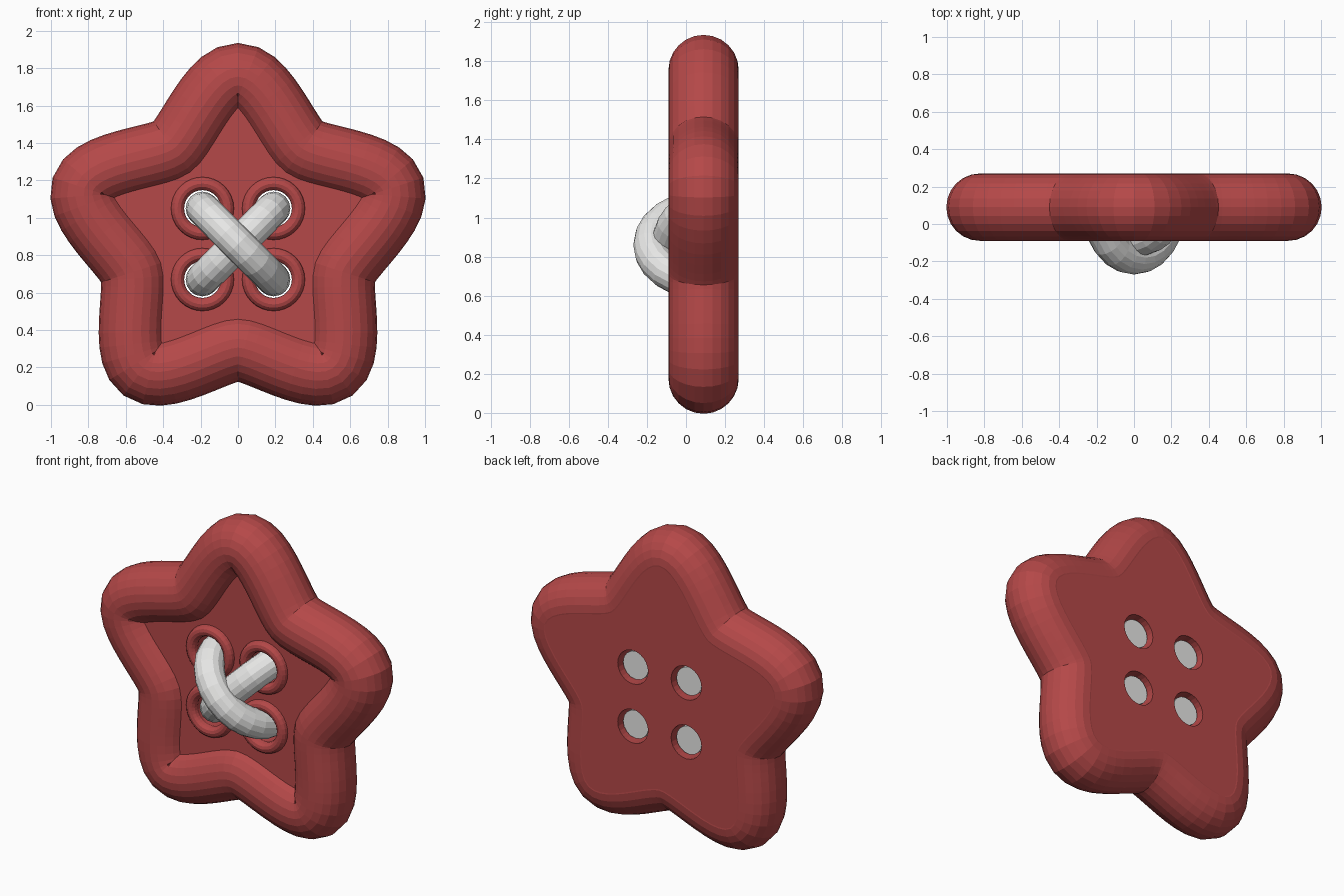
import bpy
from math import sin, cos, pi, radians, sqrt
from mathutils import Vector

cube = bpy.data.objects.get("Cube")
if cube:
    bpy.data.objects.remove(cube, do_unlink=True)


def material(name, rgb):
    mat = bpy.data.materials.new(name)
    mat.use_nodes = True
    mat.diffuse_color = (*rgb, 1)
    mat.node_tree.nodes["Principled BSDF"].inputs["Base Color"].default_value = (*rgb, 1)
    return mat


RED = material("red plastic", (0.46, 0.065, 0.065))
WHITE = material("white thread", (0.80, 0.80, 0.79))

STAR_Z = 0.893      # height of the star centre
HOLES_Z = 0.86      # height of the hole pattern centre
MID_Y = 0.09        # middle plane of the rim
TUBE = 0.18
FLOOR_Y, BACK_Y = -0.005, 0.269
HOLE_STEP = 0.19
THREAD = 0.09
HOLES = [(sx * HOLE_STEP, sz * HOLE_STEP) for sx in (-1, 1) for sz in (-1, 1)]


def new_curve(name, dimensions):
    curve = bpy.data.curves.new(name, "CURVE")
    curve.dimensions = dimensions
    return curve


def finish(name, curve, mat, y=0.0, z=0.0, upright=True):
    """Turn a curve into a mesh object, standing its XY plane upright."""
    temp = bpy.data.objects.new(name + "_path", curve)
    bpy.context.scene.collection.objects.link(temp)
    graph = bpy.context.evaluated_depsgraph_get()
    mesh = bpy.data.meshes.new_from_object(temp.evaluated_get(graph))
    bpy.data.objects.remove(temp, do_unlink=True)
    obj = bpy.data.objects.new(name, mesh)
    bpy.context.scene.collection.objects.link(obj)
    obj.location = (0, y, z)
    if upright:
        obj.rotation_euler.x = pi / 2
    mesh.materials.clear()
    mesh.materials.append(mat)
    for poly in mesh.polygons:
        poly.use_smooth = False
        poly.material_index = 0
    return obj


def add_star(curve):
    """Closed rounded star: tips and valleys alternate around the centre."""
    spline = curve.splines.new("BEZIER")
    spline.bezier_points.add(9)
    spline.use_cyclic_u = True
    spline.resolution_u = 10
    for i, point in enumerate(spline.bezier_points):
        radius, handle = (0.587, 0.10) if i % 2 else (0.862, 0.14)
        a = pi / 2 - i * pi / 5
        co = Vector((cos(a), sin(a), 0)) * radius
        along = Vector((sin(a), -cos(a), 0)) * handle
        point.handle_left_type = point.handle_right_type = "FREE"
        point.co = co
        point.handle_left, point.handle_right = co - along, co + along


def add_circle(curve, cx, cy, radius, count=24):
    spline = curve.splines.new("POLY")
    spline.points.add(count - 1)
    spline.use_cyclic_u = True
    for i, point in enumerate(spline.points):
        a = 2 * pi * i / count
        point.co = (cx + radius * cos(a), cy + radius * sin(a), 0, 1)


# Round star-shaped rim
rim = new_curve("rim", "3D")
add_star(rim)
rim.twist_mode = "Z_UP"
rim.bevel_depth = TUBE
rim.bevel_resolution = 10
finish("star_rim", rim, RED, MID_Y, STAR_Z)

# Star plate with four holes
plate = new_curve("plate", "2D")
plate.fill_mode = "BOTH"
plate.extrude = (BACK_Y - FLOOR_Y) / 2
add_star(plate)
for x, z in HOLES:
    add_circle(plate, x, z + HOLES_Z - STAR_Z, 0.108)
finish("star_plate", plate, RED, (BACK_Y + FLOOR_Y) / 2, STAR_Z)

# Raised ring around each hole
for n, (x, z) in enumerate(HOLES):
    ring = new_curve("ring", "3D")
    ring.twist_mode = "Z_UP"
    ring.bevel_depth = 0.035
    ring.bevel_resolution = 4
    add_circle(ring, x, z, 0.133, 32)
    finish(f"hole_ring_{n + 1}", ring, RED, FLOOR_Y, HOLES_Z)


def thread(name, side, bulge):
    """Arched thread running diagonally between two holes."""
    reach = HOLE_STEP * sqrt(2)
    path = [(-1, 0.24)]
    steps = 12
    for i in range(steps + 1):
        a = pi * i / steps
        path.append((-cos(a), MID_Y - bulge * sin(a)))
    path.append((1, 0.24))
    curve = new_curve(name, "3D")
    curve.bevel_depth = THREAD
    curve.bevel_resolution = 6
    curve.use_fill_caps = True
    spline = curve.splines.new("POLY")
    spline.points.add(len(path) - 1)
    for point, (u, y) in zip(spline.points, path):
        d = u * reach * cos(radians(45))
        point.co = (d, y, d * side, 1)
    finish(name, curve, WHITE, 0, HOLES_Z, upright=False)


# Crossed threads, one over the other
thread("upper_thread", -1, 0.27)
thread("lower_thread", 1, 0.175)
